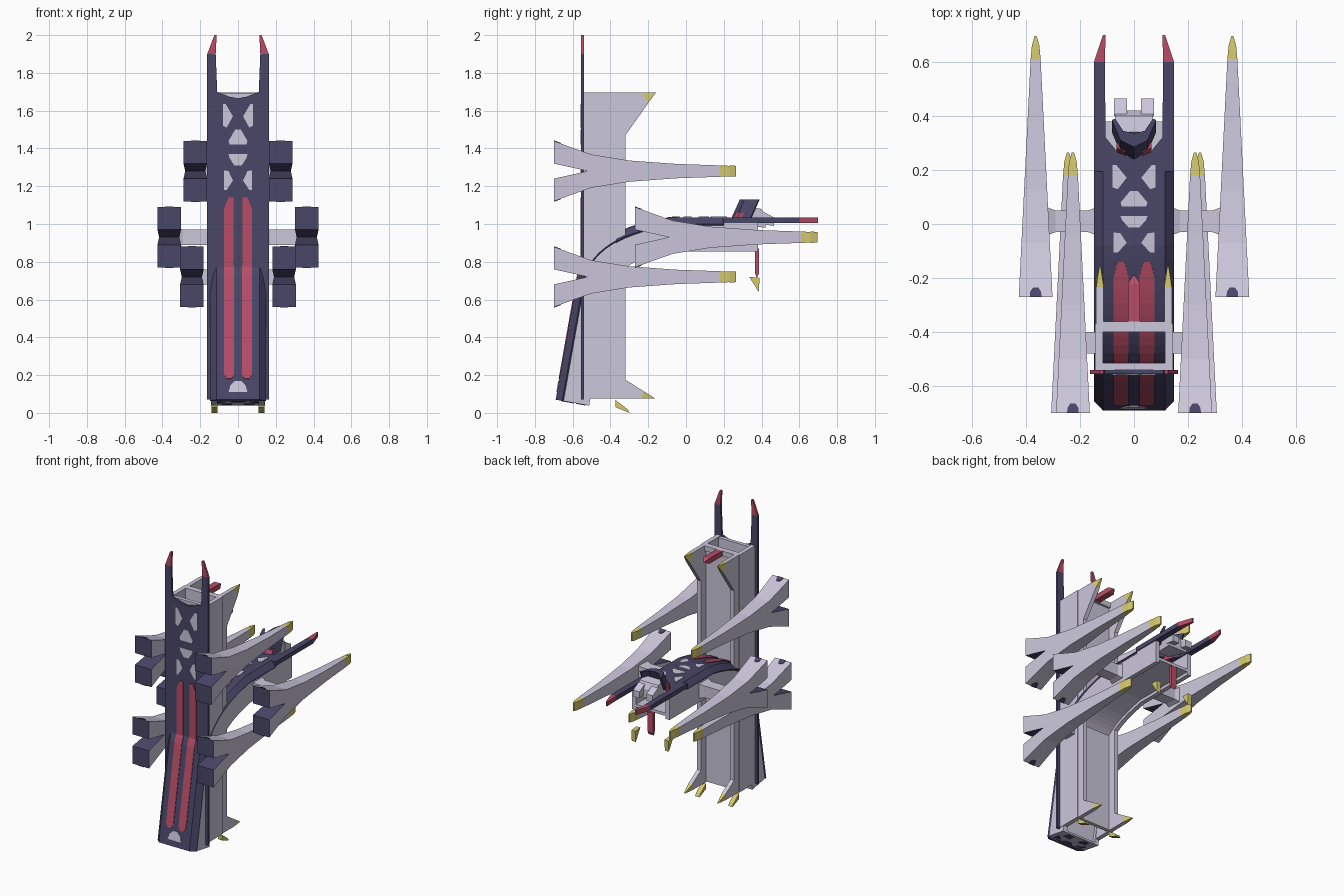
import bpy, bmesh
from mathutils import Vector

if "Cube" in bpy.data.objects:
    bpy.data.objects.remove(bpy.data.objects["Cube"])


def material(name, rgb):
    m = bpy.data.materials.new(name)
    m.use_nodes = True
    m.diffuse_color = (*rgb, 1)
    m.node_tree.nodes["Principled BSDF"].inputs["Base Color"].default_value = (*rgb, 1)
    return m


LIGHT = material("pale_lavender", (0.60, 0.57, 0.71))
NAVY = material("dark_navy", (0.068, 0.062, 0.14))
RED = material("crimson", (0.48, 0.075, 0.135))
YELLOW = material("pale_gold", (0.66, 0.59, 0.155))


def finish(name, bm, mats, mirror, paint=None):
    bmesh.ops.recalc_face_normals(bm, faces=bm.faces)
    for f in bm.faces:
        if paint and paint(f.calc_center_median(), f.normal):
            f.material_index = 1
    me = bpy.data.meshes.new(name)
    bm.to_mesh(me)
    bm.free()
    for m in mats:
        me.materials.append(m)
    ob = bpy.data.objects.new(name, me)
    bpy.context.collection.objects.link(ob)
    if mirror:
        ob.modifiers.new("mirror", 'MIRROR').use_mirror_merge = False
    return ob


def loft(name, mats, rings, mirror=False, paint=None):
    """Closed rings joined in order, capped at both ends."""
    bm = bmesh.new()
    rows = [[bm.verts.new(p) for p in r] for r in rings]
    n = len(rows[0])
    for a, b in zip(rows, rows[1:]):
        for i in range(n):
            j = (i + 1) % n
            bm.faces.new((a[i], a[j], b[j], b[i]))
    bm.faces.new(rows[0])
    bm.faces.new(rows[-1])
    return finish(name, bm, mats, mirror, paint)


def slab(name, mats, yz, cx, half, mirror=True, paint=None):
    """Side profile given a width, which may vary along it."""
    w = half if callable(half) else lambda y: half
    return loft(name, mats, [[(cx + s * w(y), y, z) for y, z in yz] for s in (-1, 1)], mirror, paint)


def panel(name, mat, pts, place, d0, d1, mirror=False):
    """Flat outline laid on a surface, from depth d0 to depth d1."""
    return loft(name, [mat], [[place(x, t, d) for x, t in pts] for d in (d0, d1)], mirror)


def both(half):
    """Completes an outline from its right half."""
    return half + [(-x, t) for x, t in reversed(half) if x]


# ---- centre line of the bent hull: slope, bend, level deck
P0, P1, P2 = Vector((-0.575, 0.72)), Vector((-0.5, 0.97)), Vector((-0.08, 1.035))
START = Vector((-0.69, 0.07))
path = [START + (P0 - START) * (i / 6) for i in range(6)]
for i in range(15):
    t = i / 14
    path.append(P0 * (1 - t) ** 2 + P1 * 2 * t * (1 - t) + P2 * t * t)
path += [Vector((y, 1.035)) for y in (0.05, 0.2, 0.38)]


def inward(i):
    d = (path[min(i + 1, len(path) - 1)] - path[max(i - 1, 0)]).normalized()
    return Vector((d.y, -d.x))


def bent(name, mat, section, i0, i1, mirror=False):
    rings = []
    for i in range(i0, i1):
        n = inward(i)
        rings.append([(x, *(path[i] + n * d)) for x, d in section])
    return loft(name, [mat], rings, mirror)


def lookup(v, axis):
    for a, b in zip(path, path[1:]):
        if a[axis] <= v <= b[axis]:
            return a.lerp(b, (v - a[axis]) / max(b[axis] - a[axis], 1e-6))[1 - axis]
    return path[-1][1 - axis]


def on_tower(x, t, d):
    return (x, -0.555 + d, t)


def on_deck(x, t, d):
    return (x, t, lookup(t, 0) - d)


def on_slope(x, t, d):
    return (x, lookup(t, 1) + d, t)


# ---- upright hull: front plate with two prongs
panel("tower_plate", NAVY, both([(0, 1.665), (0.05, 1.675), (0.11, 1.70), (0.118, 1.9),
                                (0.163, 1.9), (0.163, 0.07)]), on_tower, 0, 0.015)
panel("tower_prong_tip", RED, [(0.118, 1.9), (0.163, 1.9), (0.125, 2.0), (0.113, 2.0)], on_tower, 0, 0.015, True)
slab("tower_side", [LIGHT], [(-0.54, 0.075), (-0.37, 0.075), (-0.37, 1.695), (-0.54, 1.695)], 0.13, 0.015)
slab("tower_flare", [LIGHT], [(-0.38, 0.075), (-0.235, 0.075), (-0.225, 0.115), (-0.32, 0.175), (-0.32, 1.47),
                             (-0.2, 1.64), (-0.235, 1.695), (-0.38, 1.695)], 0.126, 0.014)
point = lambda y: 0.014 if y < -0.19 else 0.003
slab("tower_top_fang", [YELLOW], [(-0.235, 1.695), (-0.2, 1.64), (-0.16, 1.695)], 0.126, point)
slab("tower_bottom_fang", [YELLOW], [(-0.235, 0.075), (-0.225, 0.115), (-0.16, 0.075)], 0.126, point)
slab("tower_back", [LIGHT], [(-0.40, 0.08), (-0.375, 0.08), (-0.375, 1.69), (-0.40, 1.69)], 0, 0.115, False)
slab("tower_top_bar", [LIGHT], [(-0.40, 1.66), (-0.36, 1.66), (-0.36, 1.695), (-0.40, 1.695)], 0, 0.115, False)
slab("tower_front_bar", [LIGHT], [(-0.54, 1.6), (-0.515, 1.6), (-0.515, 1.69), (-0.54, 1.69)], 0, 0.13, False)
slab("tower_dart", [RED], [(-0.36, 1.66), (-0.22, 1.66), (-0.19, 1.678), (-0.22, 1.695), (-0.36, 1.695)],
     0, lambda y: 0.022 if y < -0.2 else 0.004, False)

# ---- bent hull: folded plate, side walls, back panel
bent("deck_plate", NAVY, [(-0.148, 0.035), (-0.115, 0), (0.115, 0), (0.148, 0.035), (0.14, 0.045), (-0.14, 0.045)],
     0, len(path) - 1)
bent("deck_side", LIGHT, [(0.112, 0.03), (0.142, 0.03), (0.142, 0.18), (0.112, 0.18)], 0, len(path), True)
bent("deck_back", LIGHT, [(-0.12, 0.14), (0.12, 0.14), (0.12, 0.16), (-0.12, 0.16)], 0, len(path))
panel("deck_prongs", NAVY, both([(0, 0.24), (0.06, 0.265), (0.105, 0.32), (0.108, 0.6), (0.148, 0.6), (0.148, 0.195)]),
      on_deck, 0, 0.03)
panel("deck_prong_tip", RED, [(0.108, 0.6), (0.148, 0.6), (0.115, 0.7), (0.105, 0.7)], on_deck, 0, 0.03, True)
slab("deck_dart", [RED], [(0.365, 0.87), (0.365, 0.74), (0.375, 0.715), (0.387, 0.74), (0.387, 0.87)], 0, 0.02, False)
slab("deck_fang", [YELLOW], [(0.335, 0.72), (0.39, 0.715), (0.385, 0.64)], 0.125, 0.015)
slab("foot_fang", [YELLOW], [(-0.372, 0.067), (-0.372, 0.03), (-0.30, 0.0), (-0.31, 0.02)], 0.125, 0.016)

# ---- closed foot of the bent hull with dark cut-outs
foot_n = inward(0)
foot_t = Vector((-foot_n.y, foot_n.x))


def on_foot(x, t, d):
    return (x, *(START + foot_n * t + foot_t * d))


panel("foot_plate", LIGHT, both([(0.11, 0.012), (0.14, 0.04), (0.14, 0.18)]), on_foot, 0, 0.012)
panel("foot_mark", NAVY, both([(0.05, 0.03), (0.02, 0.07)]), on_foot, -0.003, 0.001)
panel("foot_side_mark", NAVY, [(0.06, 0.06), (0.11, 0.05), (0.11, 0.10)], on_foot, -0.003, 0.001, True)
panel("foot_rear_mark", NAVY, [(0.03, 0.11), (0.09, 0.12), (0.08, 0.16), (0.04, 0.16)], on_foot, -0.003, 0.001, True)

# ---- red stripes
panel("tower_stripe", RED, [(0.02, 0.2), (0.05, 0.18), (0.075, 0.21), (0.075, 1.08), (0.05, 1.14), (0.025, 1.14)],
      on_tower, -0.004, 0.002, True)
rings = []
stripe = [START.lerp(P0, k) for k in (0.17, 0.21, 0.5, 0.75)] + path[6:19] + [Vector((-0.14, lookup(-0.14, 0)))]
for k, p in enumerate(stripe):
    x0, x1 = (0.035, 0.06) if k in (0, len(stripe) - 1) else (0.02, 0.075)
    i = min(range(len(path)), key=lambda q: (path[q] - p).length)
    rings.append([(x, *(p + inward(i) * d)) for x, d in ((x0, -0.004), (x1, -0.004), (x1, 0.003), (x0, 0.003))])
loft("deck_stripe", [RED], rings, True)

# ---- pale marks, repeated on both plates
marks = [([(0.08, 1.635), (0.065, 1.635), (0.027, 1.57), (0.06, 1.51), (0.08, 1.52)], True),
         (both([(0.015, 1.50), (0.05, 1.44), (0.045, 1.42)]), False),
         (both([(0.05, 1.37), (0.045, 1.35), (0.02, 1.31)]), False),
         ([(0.075, 1.285), (0.05, 1.28), (0.027, 1.23), (0.06, 1.18), (0.075, 1.18)], True)]
for pts, pair in marks:
    panel("tower_mark", LIGHT, pts, on_tower, -0.004, 0.002, pair)
    panel("deck_mark", LIGHT, [(x, -0.07 + (t - 1.23) * 0.71) for x, t in pts], on_deck, -0.004, 0.002, pair)
panel("slope_mark", LIGHT, both([(0.015, 0.17), (0.04, 0.145), (0.05, 0.11)]), on_slope, -0.004, 0.002)


# ---- forked side pods with struts
def pod(name, cx, y0, cz):
    width = lambda y: 0.0625 - 0.05 * (y - y0)
    top = [(0, 0.16), (0.1, 0.123), (0.2, 0.088), (0.4, 0.056), (0.65, 0.038), (0.88, 0.03)]
    pts = top + [(s, -h) for s, h in reversed(top)] + [(0, -0.04), (0.18, 0), (0, 0.04)]
    slab(name, [LIGHT, NAVY], [(y0 + s, cz + h) for s, h in pts], cx, width, True,
         lambda c, n: n.y < -0.7 or (abs(n.z) > 0.7 and abs(c.z - cz) < 0.03 and c.y < y0 + 0.17))
    for a, b, w0, w1 in ((0.88, 0.93, 0.0185, 0.014), (0.93, 0.965, 0.014, 0.004)):
        slab(name + "_tip", [YELLOW], [(y0 + a, cz - 0.03), (y0 + b, cz - 0.028), (y0 + b, cz + 0.028),
             (y0 + a, cz + 0.03)], cx, lambda y: w0 if y < y0 + (a + b) / 2 else w1)
    for s in (-1, 1):
        place = lambda x, t, d: (cx + x, y0 + t, cz + s * (0.16 - 0.37 * t + d))
        panel(name + "_mark", NAVY, both([(0.01, 0.035), (0.02, 0.02), (0.022, 0)]), place, -0.002, 0.003, True)


def strut(name, x0, x1, y, z):
    rings = []
    for k, r in ((0, 0.055), (0.2, 0.04), (0.8, 0.04), (1, 0.055)):
        x = x0 + (x1 - x0) * k
        rings.append([(x, y + a * r, z + b * r) for a, b in ((-1, -1), (1, -1), (1, 1), (-1, 1))])
    loft(name, [LIGHT], rings, True)


pod("upper_pod", 0.226, -0.7, 1.28)
pod("lower_pod", 0.244, -0.7, 0.72)
pod("outer_pod", 0.364, -0.27, 0.93)
strut("upper_strut", 0.13, 0.2, -0.44, 1.28)
strut("lower_strut", 0.13, 0.21, -0.44, 0.72)
strut("outer_strut", 0.13, 0.33, 0.01, 0.93)

# ---- head between the deck prongs
slab("head_core", [LIGHT], [(0.28, 1.0), (0.34, 1.09), (0.40, 1.08), (0.42, 1.04), (0.42, 0.98)],
     0, lambda y: 0.045 if y < 0.3 else 0.07, False)
slab("head_ear", [LIGHT], [(0.40, 1.0), (0.40, 1.07), (0.465, 1.035), (0.465, 0.99)], 0.05, 0.024)
leaning = lambda x, t, d: (x, t + d * 0.45, 1.03 + d)
panel("head_visor", NAVY, both([(0, 0.24), (0.05, 0.265), (0.082, 0.34), (0.07, 0.345), (0.04, 0.30), (0, 0.29)]),
      leaning, 0, 0.10)
panel("head_cheek", RED, [(0.03, 0.25), (0.065, 0.27), (0.06, 0.32)], leaning, -0.04, 0.03, True)
